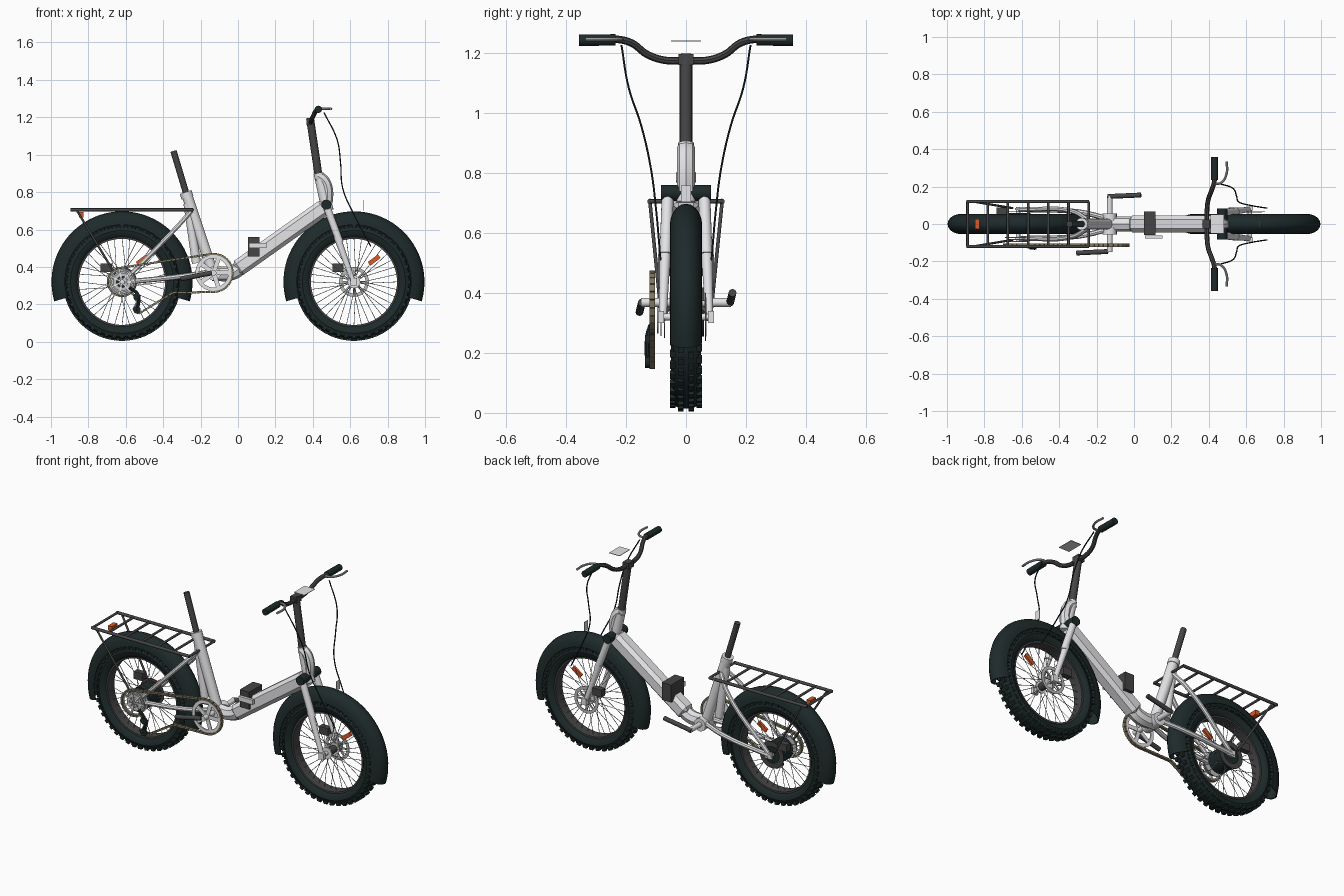
import bpy, bmesh
from math import sin, cos, pi, radians, atan2
from mathutils import Vector, Matrix

cube = bpy.data.objects.get("Cube")
if cube:
    bpy.data.objects.remove(cube)


def material(name, *rgb):
    m = bpy.data.materials.new(name)
    m.use_nodes = True
    m.diffuse_color = (*rgb, 1)
    m.node_tree.nodes["Principled BSDF"].inputs["Base Color"].default_value = (*rgb, 1)
    return m


SILVER = material("silver paint", 0.8, 0.8, 0.82)
RUBBER = material("black rubber", 0.013, 0.023, 0.023)
GREY = material("dark grey metal", 0.06, 0.06, 0.06)
STEEL = material("steel", 0.5, 0.52, 0.51)
BRASS = material("chain bronze", 0.22, 0.19, 0.12)
ORANGE = material("orange reflector", 0.72, 0.1, 0.02)


def finish(name, bm, mat, bevel=0):
    bmesh.ops.recalc_face_normals(bm, faces=bm.faces)
    mesh = bpy.data.meshes.new(name)
    bm.to_mesh(mesh)
    bm.free()
    ob = bpy.data.objects.new(name, mesh)
    bpy.context.collection.objects.link(ob)
    mesh.materials.append(mat)
    if bevel:
        mod = ob.modifiers.new("bevel", 'BEVEL')
        mod.width, mod.segments = bevel, 1
    else:
        bpy.ops.object.select_all(action='DESELECT')
        ob.select_set(True)
        bpy.context.view_layer.objects.active = ob
        bpy.ops.object.shade_smooth_by_angle(angle=radians(35))
    return ob


def add_rod(bm, a, b, r, r2=None, seg=16):
    a, b = Vector(a), Vector(b)
    m = Matrix.Translation((a + b) / 2) @ (b - a).to_track_quat('Z', 'Y').to_matrix().to_4x4()
    bmesh.ops.create_cone(bm, cap_ends=True, segments=seg, radius1=r,
                          radius2=r if r2 is None else r2, depth=(b - a).length, matrix=m)


def add_box(bm, centre, size, turn=0):
    m = Matrix.Translation(centre) @ Matrix.Rotation(turn, 4, 'Y') @ Matrix.Diagonal((*size, 1))
    bmesh.ops.create_cube(bm, size=1, matrix=m)


def rod(name, a, b, r, mat, r2=None, seg=16):
    bm = bmesh.new()
    add_rod(bm, a, b, r, r2, seg)
    return finish(name, bm, mat)


def box(name, centre, size, mat, turn=0, bevel=0):
    bm = bmesh.new()
    add_box(bm, centre, size, turn)
    return finish(name, bm, mat, bevel)


def pipe(name, pts, r, mat):
    cu = bpy.data.curves.new(name, 'CURVE')
    cu.dimensions, cu.bevel_depth, cu.bevel_resolution = '3D', r, 2
    cu.use_fill_caps, cu.resolution_u = True, 6
    sp = cu.splines.new('BEZIER')
    sp.bezier_points.add(len(pts) - 1)
    for p, co in zip(sp.bezier_points, pts):
        p.co = co
        p.handle_left_type = p.handle_right_type = 'AUTO'
    tmp = bpy.data.objects.new(name, cu)
    bpy.context.collection.objects.link(tmp)
    mesh = bpy.data.meshes.new_from_object(tmp.evaluated_get(bpy.context.evaluated_depsgraph_get()))
    bpy.data.objects.remove(tmp)
    bm = bmesh.new()
    bm.from_mesh(mesh)
    return finish(name, bm, mat)


def lathe(name, centre, profile, mat, seg=64, start=0, end=360):
    """Turn a closed (radius, y) profile about a sideways axle."""
    bm = bmesh.new()
    full = end - start == 360
    rings = []
    for i in range(seg if full else seg + 1):
        a = radians(start + (end - start) * i / seg)
        rings.append([bm.verts.new((centre[0] + r * cos(a), centre[1] + y, centre[2] + r * sin(a)))
                      for r, y in profile])
    n = len(profile)
    for i in range(seg):
        p, q = rings[i], rings[(i + 1) % len(rings)]
        for j in range(n):
            bm.faces.new((p[j], p[(j + 1) % n], q[(j + 1) % n], q[j]))
    if not full:
        bm.faces.new(rings[0])
        bm.faces.new(rings[-1][::-1])
    return finish(name, bm, mat)


def ring(name, c, r0, r1, y0, y1, mat, seg=48):
    return lathe(name, c, [(r0, y0), (r1, y0), (r1, y1), (r0, y1)], mat, seg)


def polar(c, r, a, y=0.0):
    return (c[0] + r * cos(a), c[1] + y, c[2] + r * sin(a))


def spider(name, c, r0, r1, y, count, width, mat):
    bm = bmesh.new()
    for i in range(count):
        a = 2 * pi * i / count
        add_box(bm, polar(c, (r0 + r1) / 2, a, y), (r1 - r0, 0.005, width), -a)
    finish(name, bm, mat)


# Wheels, tread, spokes and mudguards
REAR, FRONT = (-0.62, 0, 0.32), (0.62, 0, 0.32)
half = [(0.238, 0.03), (0.252, 0.045), (0.275, 0.05), (0.294, 0.042), (0.306, 0.018)]
tyre = half + [(r, -y) for r, y in reversed(half)]
arch = [(t * pi / 10) for t in range(11)]
guard = ([(0.305 + 0.072 * sin(t), 0.054 * cos(t)) for t in arch]
         + [(0.305 + 0.067 * sin(t), 0.05 * cos(t)) for t in reversed(arch)])
for label, c, hub_r in (("rear", REAR, 0.06), ("front", FRONT, 0.028)):
    lathe(label + "_tyre", c, tyre, RUBBER)
    ring(label + "_rim", c, 0.23, 0.242, -0.032, 0.032, GREY, 64)
    lathe(label + "_mudguard", c, guard, RUBBER, 48, -16, 196)
    bm = bmesh.new()
    for i in range(44):
        for row, (y, r) in enumerate(((-0.044, 0.294), (-0.017, 0.306), (0.017, 0.306), (0.044, 0.294))):
            a = 2 * pi * (i + 0.5 * (row % 2)) / 44
            add_box(bm, polar(c, r, a, y), (0.018, 0.018, 0.022), -a)
    finish(label + "_tread", bm, RUBBER)
    bm = bmesh.new()
    for i in range(36):
        a = 2 * pi * i / 36
        lean = 0.35 if i // 2 % 2 else -0.35
        add_rod(bm, polar(c, hub_r, a, 0.035 if i % 2 else -0.035),
                polar(c, 0.235, a + lean), 0.0017, seg=5)
    finish(label + "_spokes", bm, STEEL)
    rod(label + "_axle", polar(c, 0, 0, -0.09), polar(c, 0, 0, 0.09), 0.012, SILVER)
    box(label + "_brake_caliper", (c[0] - 0.085, 0.07, 0.395), (0.06, 0.035, 0.045), GREY)
    box(label + "_spoke_reflector", (c[0] + 0.108, 0, 0.437), (0.068, 0.014, 0.024), ORANGE, radians(-37))

# Front hub and brake disc
ring("front_brake_disc", FRONT, 0.062, 0.08, 0.063, 0.067, STEEL)
spider("front_disc_arms", FRONT, 0.01, 0.065, 0.065, 8, 0.009, STEEL)
for s in (1, -1):
    rod("front_hub_flange", polar(FRONT, 0, 0, s * 0.032), polar(FRONT, 0, 0, s * 0.04), 0.034, SILVER)
rod("front_hub", polar(FRONT, 0, 0, -0.035), polar(FRONT, 0, 0, 0.035), 0.022, GREY)

# Hub motor and sprockets
rod("hub_motor", polar(REAR, 0, 0, -0.045), polar(REAR, 0, 0, 0.06), 0.066, RUBBER, seg=32)
ring("rear_brake_disc", REAR, 0.05, 0.08, 0.063, 0.067, GREY)
for k in range(4):
    ring("sprocket", REAR, 0.03, 0.07 - 0.007 * k, -0.07 - 0.011 * k, -0.074 - 0.011 * k, STEEL, 32)
ring("outer_sprocket_rim", REAR, 0.064, 0.072, -0.113, -0.108, STEEL, 32)
spider("sprocket_arms", REAR, 0.01, 0.066, -0.11, 7, 0.01, SILVER)

# Main frame
slope = atan2(0.34, 0.48)
box("main_tube", (0.23, 0, 0.555), (0.59, 0.09, 0.09), SILVER, -slope, 0.02)
pipe("lower_tube", [(0.03, 0, 0.41), (-0.03, 0, 0.37), (-0.14, 0, 0.365)], 0.04, SILVER)
rod("seat_tube", (-0.275, 0, 0.79), (-0.135, 0, 0.37), 0.029, SILVER)
rod("seat_tube_brace", (-0.268, 0, 0.74), (-0.222, 0, 0.42), 0.024, SILVER)
rod("seat_clamp", (-0.28, 0, 0.8), (-0.27, 0, 0.77), 0.033, SILVER)
rod("seat_post", (-0.345, 0, 1.02), (-0.27, 0, 0.77), 0.017, GREY)
rod("bottom_bracket", (-0.13, -0.055, 0.365), (-0.13, 0.055, 0.365), 0.038, SILVER)
for s in (1, -1):
    pipe("chain_stay", [(-0.14, s * 0.03, 0.375), (-0.3, s * 0.065, 0.35), (-0.61, s * 0.078, 0.318)], 0.014, SILVER)
    pipe("seat_stay", [(-0.25, s * 0.025, 0.7), (-0.32, s * 0.065, 0.62), (-0.61, s * 0.078, 0.325)], 0.013, SILVER)
    box("rear_dropout", (-0.61, s * 0.08, 0.32), (0.05, 0.01, 0.04), SILVER)

# Folding hinge and latch
box("hinge_block", (0.085, 0.003, 0.508), (0.062, 0.125, 0.105), GREY)
box("hinge_latch", (0.105, -0.07, 0.515), (0.095, 0.016, 0.028), SILVER)

# Head, fork and stem
rod("head_tube", (0.48, 0, 0.7), (0.43, 0, 0.9), 0.032, SILVER, 0.026)
pipe("stem_hinge", [(0.428, 0, 0.885), (0.46, 0, 0.86), (0.478, 0, 0.81), (0.476, 0, 0.74)], 0.03, SILVER)
rod("fork_crown", (0.472, -0.084, 0.733), (0.472, 0.084, 0.733), 0.027, RUBBER)
rod("stem", (0.432, 0, 0.88), (0.385, 0, 1.195), 0.021, GREY)
for s in (1, -1):
    y = s * 0.068
    rod("fork_upper_leg", (0.475, y * 0.9, 0.72), (0.545, y, 0.53), 0.02, SILVER)
    rod("fork_lower_leg", (0.53, y, 0.56), (0.62, s * 0.078, 0.31), 0.019, SILVER, 0.013)
    box("fork_foot", (0.62, s * 0.083, 0.32), (0.035, 0.02, 0.04), SILVER)

# Handlebar, grips, levers and cables
arm = [(0.39, 0.07, 1.175), (0.397, 0.13, 1.195), (0.415, 0.18, 1.232), (0.43, 0.23, 1.245), (0.43, 0.34, 1.242)]
pipe("handlebar", [(x, -y, z) for x, y, z in reversed(arm)] + [(0.39, 0, 1.175)] + arm, 0.0125, GREY)
box("handlebar_clamp", (0.387, 0, 1.178), (0.04, 0.05, 0.036), GREY)
box("display_plate", (0.445, 0, 1.24), (0.07, 0.1, 0.003), SILVER)
box("front_reflector", (0.67, 0, 0.73), (0.003, 0.034, 0.055), SILVER)
for s in (1, -1):
    rod("grip", (0.43, s * 0.235, 1.243), (0.43, s * 0.357, 1.242), 0.019, RUBBER)
    pipe("brake_lever", [(x, s * y, 1.245) for x, y in
                         ((0.43, 0.215), (0.465, 0.22), (0.495, 0.27), (0.495, 0.335))], 0.0065, STEEL)
    pipe("brake_cable", [(0.46, s * 0.215, 1.225), (0.53, s * 0.19, 1.08), (0.548, s * 0.15, 0.96),
                         (0.56, s * 0.118, 0.82), (0.62, s * 0.1, 0.68), (0.71, s * 0.085, 0.51)], 0.0035, RUBBER)

# Luggage rack
for s in (1, -1):
    rod("rack_rail", (-0.895, s * 0.12, 0.705), (-0.24, s * 0.12, 0.705), 0.009, GREY)
    rod("rack_strut", (-0.86, s * 0.12, 0.7), (-0.65, s * 0.085, 0.35), 0.006, GREY)
for i in range(7):
    x = -0.89 + 0.108 * i
    rod("rack_bar", (x, -0.12, 0.705), (x, 0.12, 0.705), 0.007, GREY)
box("rear_reflector", (-0.838, 0, 0.679), (0.026, 0.052, 0.028), ORANGE)

# Chainring and cranks
CRANK = (-0.13, 0, 0.368)
ring("chainring", CRANK, 0.078, 0.098, -0.116, -0.108, SILVER)
spider("chainring_arms", CRANK, 0.01, 0.08, -0.112, 5, 0.024, SILVER)
rod("crank_axle", polar(CRANK, 0, 0, -0.15), polar(CRANK, 0, 0, 0.15), 0.015, SILVER)
for s in (1, -1):
    rod("crank_arm", (-0.14, s * 0.147, 0.368), (-0.135 + s * 0.172, s * 0.155, 0.368 + s * 0.032), 0.013, GREY)

# Chain of separate links along its loop
loop = [polar(CRANK, 0.102, radians(95 - 15 * i), -0.113) for i in range(13)]
loop += [(-0.35, -0.113, 0.262), (-0.53, -0.113, 0.15), (-0.56, -0.113, 0.17), (-0.53, -0.113, 0.23)]
loop += [polar(REAR, 0.076, radians(310 - 18 * i), -0.113) for i in range(13)]
bm = bmesh.new()
for a, b in zip(loop, loop[1:] + loop[:1]):
    a, b = Vector(a), Vector(b)
    d = b - a
    count = max(1, round(d.length / 0.025))
    for k in range(count):
        add_box(bm, a + d * (k + 0.5) / count, (d.length / count * 0.92, 0.018, 0.011), -atan2(d.z, d.x))
finish("chain", bm, BRASS)

# Derailleur
pipe("derailleur_cage", [(-0.58, -0.118, 0.29), (-0.535, -0.128, 0.25), (-0.54, -0.128, 0.16)], 0.009, RUBBER)
for z in (0.24, 0.17):
    rod("jockey_wheel", (-0.54, -0.122, z), (-0.54, -0.136, z), 0.02, RUBBER)
